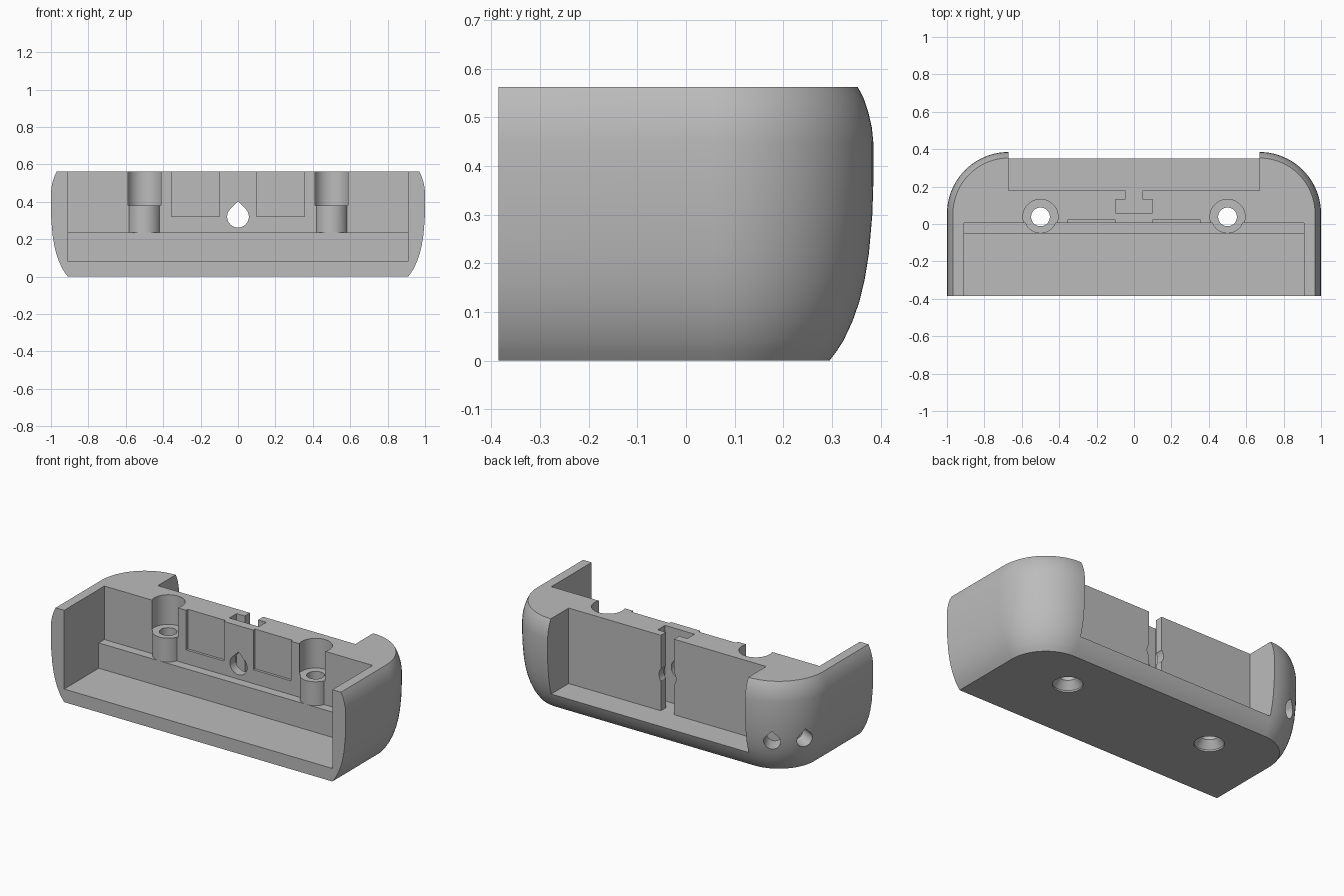
import bpy
import bmesh
from math import sin, cos, pi, radians
from mathutils import Matrix, Vector

cube = bpy.data.objects.get("Cube")
if cube:
    bpy.data.objects.remove(cube, do_unlink=True)

grey = bpy.data.materials.new("plain grey")
grey.use_nodes = True
COLOUR = (0.5, 0.5, 0.5, 1)
grey.diffuse_color = COLOUR
grey.node_tree.nodes["Principled BSDF"].inputs["Base Color"].default_value = COLOUR


def loft(name, rings):
    """Closed solid through a list of equal-length rings."""
    bm = bmesh.new()
    loops = [[bm.verts.new(p) for p in ring] for ring in rings]
    n = len(loops[0])
    for low, high in zip(loops, loops[1:]):
        for i in range(n):
            j = (i + 1) % n
            bm.faces.new((low[i], low[j], high[j], high[i]))
    bm.faces.new(loops[0][::-1])
    bm.faces.new(loops[-1])
    bmesh.ops.recalc_face_normals(bm, faces=bm.faces)
    mesh = bpy.data.meshes.new(name)
    bm.to_mesh(mesh)
    bm.free()
    mesh.materials.append(grey)
    obj = bpy.data.objects.new(name, mesh)
    bpy.context.collection.objects.link(obj)
    return obj


def prism(name, outline, start, end, matrix=Matrix()):
    """Extrude a flat outline along local z, then place it."""
    return loft(name, [[matrix @ Vector((a, b, h)) for a, b in outline]
                       for h in (start, end)])


def lathe(name, x, y, profile, n=48):
    """Stack of circles given as (radius, z)."""
    return loft(name, [[(x + r * cos(2 * pi * i / n), y + r * sin(2 * pi * i / n), z)
                        for i in range(n)] for r, z in profile])


def teardrop(r, n=32):
    """Circle closed by a 45 degree point at the top."""
    arc = [radians(135 + 270 * i / n) for i in range(n + 1)]
    return [(r * cos(a), r * sin(a)) for a in arc] + [(0, r * 1.414)]


def combine(tool, operation="DIFFERENCE"):
    mod = body.modifiers.new(tool.name, "BOOLEAN")
    mod.operation = operation
    mod.solver = "EXACT"
    mod.object = tool
    bpy.context.view_layer.objects.active = body
    bpy.ops.object.modifier_apply(modifier=mod.name)
    bpy.data.objects.remove(tool, do_unlink=True)


# Outer body: rounded back corners, curved wall section as (z, inset)
section = [(0, .09), (.02, .075), (.04, .062), (.08, .043), (.12, .029),
           (.165, .018), (.22, .009), (.3, .002), (.36, 0), (.45, 0),
           (.48, .003), (.51, .01), (.54, .02), (.563, .032)]
CX, CY, R = .67, .055, .33


def plan(z, inset):
    arc = [(radians(90 * i / 20)) for i in range(21)]
    r = R - inset
    right = [(CX + r * cos(a), CY + r * sin(a), z) for a in arc]
    left = [(-x, y, z) for x, y, _ in reversed(right)]
    return [(CX + r, -.385, z)] + right + left + [(-CX - r, -.385, z)]


body = loft("bracket_body", [plan(*s) for s in section])

# Stepped front cavity, extruded along x
along_x = Matrix(((0, 0, 1, 0), (1, 0, 0, 0), (0, 1, 0, 0), (0, 0, 0, 1)))
combine(prism("front_cavity", [(-.5, .08), (-.05, .08), (-.05, .235), (.005, .235),
                               (.005, 1), (-.5, 1)], -.91, .91, along_x))

# Back recess with T-shaped slot
half = [(.67, .5), (.67, .18), (.045, .18), (.045, .13), (.1, .13), (.1, .06)]
combine(prism("back_recess", half + [(-x, y) for x, y in reversed(half)], .1, 1))

for side in (-1, 1):
    x, y = side * .5, .038
    # Screw boss, head clearance, through hole and countersink
    combine(lathe("screw_boss", x, y, [(.088, .2), (.088, .381)]), "UNION")
    combine(lathe("head_clearance", x, y, [(.094, .381), (.094, 1)]))
    combine(lathe("screw_hole", x, y, [(.083, -.02), (.083, .01), (.05, .055), (.05, .5)]))
    # Shallow front pocket
    combine(prism("front_pocket", [(side * .1, -.02), (side * .355, -.02),
                                   (side * .355, .021), (side * .1, .021)], .32, 1))

# Teardrop cable hole through the middle wall
back_to_front = Matrix.Translation((0, 0, .32)) @ Matrix.Rotation(pi / 2, 4, "X")
combine(prism("cable_hole", teardrop(.058), -.3, .1, back_to_front))

# Two teardrop holes in the back corner on the right-hand side
for angle in (28, 62):
    a = radians(angle)
    out = Vector((-cos(a), sin(a), 0))
    up = Vector((0, 0, 1))
    across = up.cross(out)
    place = Matrix((across, up, out)).transposed().to_4x4()
    place.translation = (-CX, CY, .2)
    combine(prism("corner_hole", teardrop(.048), .2, .4, place))

# Smooth curved walls, keep edges crisp
bpy.ops.object.select_all(action="DESELECT")
body.select_set(True)
bpy.context.view_layer.objects.active = body
bpy.ops.object.shade_smooth_by_angle(angle=radians(25))
